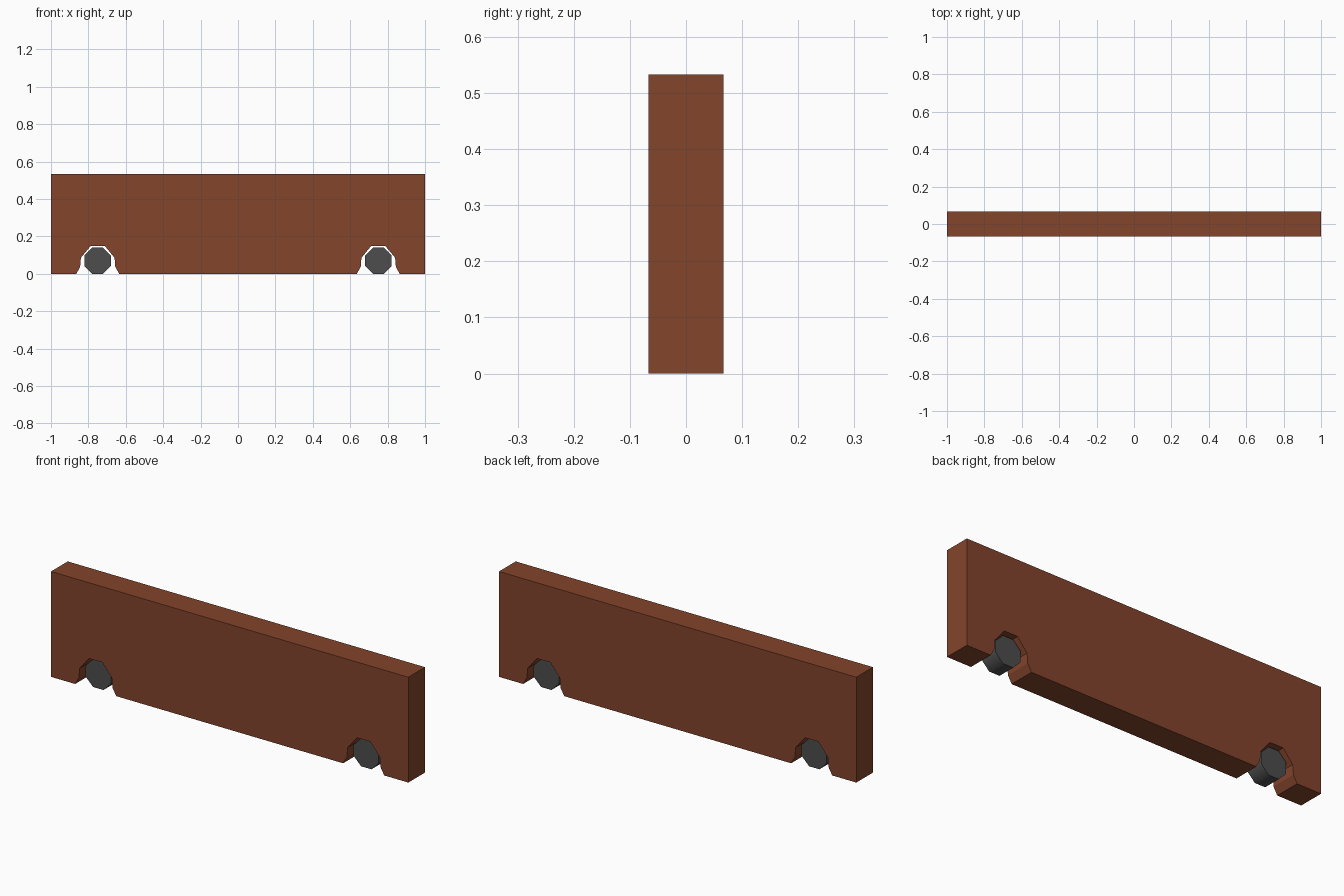
import bpy, bmesh, math
from mathutils import Matrix

if "Cube" in bpy.data.objects:
    bpy.data.objects.remove(bpy.data.objects["Cube"])

HALF_DEPTH = 0.0667
HEIGHT = 0.533
WHEEL_X, WHEEL_R, WHEEL_HALF_WIDTH = 0.75, 0.07, 0.046


def material(name, color):
    m = bpy.data.materials.new(name)
    m.diffuse_color = (*color, 1)
    m.use_nodes = True
    m.node_tree.nodes["Principled BSDF"].inputs["Base Color"].default_value = m.diffuse_color
    return m


def add_object(name, bm, mat):
    bmesh.ops.recalc_face_normals(bm, faces=bm.faces)
    mesh = bpy.data.meshes.new(name)
    bm.to_mesh(mesh)
    bm.free()
    mesh.materials.append(mat)
    obj = bpy.data.objects.new(name, mesh)
    bpy.context.collection.objects.link(obj)
    return obj


brown = material("rust brown", (0.227, 0.058, 0.025))
grey = material("dark grey", (0.074, 0.074, 0.074))

# Body: side outline with two wheel arches, extruded through the depth
half_arch = [(-0.115, 0), (-0.094, 0.037), (-0.09, 0.086), (-0.037, 0.15)]
arch = half_arch + [(-x, z) for x, z in reversed(half_arch)]
outline = [(-1, HEIGHT), (-1, 0)]
for cx in (-WHEEL_X, WHEEL_X):
    outline += [(cx + x, z) for x, z in arch]
outline += [(1, 0), (1, HEIGHT)]

bm = bmesh.new()
face = bm.faces.new([bm.verts.new((x, -HALF_DEPTH, z)) for x, z in outline])
out = bmesh.ops.extrude_face_region(bm, geom=[face], use_keep_orig=True)
moved = [v for v in out["geom"] if isinstance(v, bmesh.types.BMVert)]
bmesh.ops.translate(bm, verts=moved, vec=(0, 2 * HALF_DEPTH, 0))
add_object("body", bm, brown)

# Wheels: octagonal rollers standing on a flat side, recessed in the arches
for side, cx in (("left", -WHEEL_X), ("right", WHEEL_X)):
    bm = bmesh.new()
    place = (Matrix.Translation((cx, 0, WHEEL_R))
             @ Matrix.Rotation(math.pi / 2, 4, 'X')
             @ Matrix.Rotation(math.pi / 8, 4, 'Z'))
    radius = WHEEL_R / math.cos(math.pi / 8)
    bmesh.ops.create_cone(bm, cap_ends=True, segments=8, radius1=radius,
                          radius2=radius, depth=2 * WHEEL_HALF_WIDTH, matrix=place)
    wheel = add_object(side + "_wheel", bm, grey)
    # Rounded tread, crisp rims
    for p in wheel.data.polygons:
        p.use_smooth = abs(p.normal.y) < 0.5
    wheel.data.set_sharp_from_angle(angle=math.radians(50))
